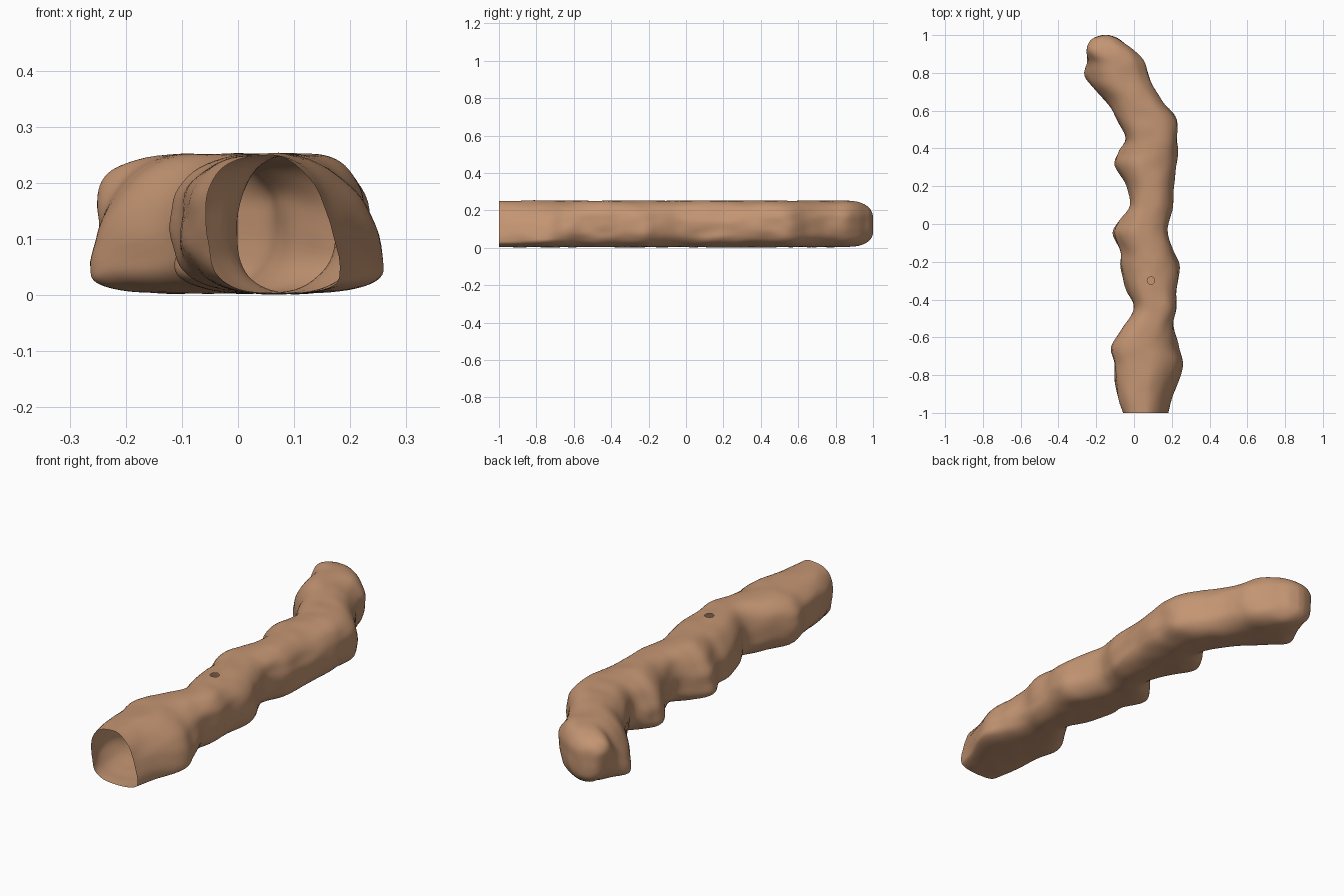
import bpy, bmesh, math
from mathutils import Vector, noise

if "Cube" in bpy.data.objects:
    bpy.data.objects.remove(bpy.data.objects["Cube"])

# Stations along the passage: y, left x, left bulge z, right x, right bulge z
STATIONS = [
    (-1.00, -.060, .13, .182, .035), (-0.90, -.090, .13, .210, .04),
    (-0.75, -.105, .12, .260, .05), (-0.65, -.120, .12, .235, .07),
    (-0.55, -.060, .12, .210, .11), (-0.45, -.001, .11, .225, .13),
    (-0.35, -.040, .08, .225, .12), (-0.23, -.072, .07, .240, .09),
    (-0.15, -.072, .07, .212, .11), (-0.05, -.110, .06, .180, .13),
    (0.02, -.078, .07, .184, .13), (0.10, -.020, .12, .203, .11),
    (0.20, -.040, .08, .210, .10), (0.31, -.103, .06, .226, .11),
    (0.38, -.082, .07, .230, .12), (0.45, -.042, .12, .227, .13),
    (0.55, -.088, .12, .228, .11), (0.65, -.150, .08, .152, .12),
    (0.73, -.225, .06, .100, .13), (0.79, -.262, .04, .075, .13),
    (0.86, -.248, .08, .052, .13), (0.92, -.250, .17, .002, .13),
    (0.96, -.238, .17, -.055, .13), (0.985, -.215, .15, -.09, .12),
    (1.00, -.170, .12, -.130, .12)]
TOP, BOTTOM, SIDES, STEPS = .252, .003, 64, 5


def spline(a, b, c, d, t):
    return [.5 * (2 * q + (r - p) * t + (2 * p - 5 * q + 4 * r - s) * t * t
                  + (3 * q - p - 3 * r + s) * t ** 3) for p, q, r, s in zip(a, b, c, d)]


def cross_section(y, left, left_z, right, right_z):
    # Heights pull together at the rounded closed end
    k = max(0, min(1, (y - .84) / .16))
    h = .32 + .68 * (1 - k ** 2.6) ** .5
    top, bottom = .12 + (TOP - .12) * h, .12 - (.12 - BOTTOM) * h
    mid = (left + right) / 2
    ring = []
    for i in range(SIDES):
        a = 2 * math.pi * i / SIDES
        c, s = math.cos(a), math.sin(a)
        x_end, z_side = (right, right_z) if c > 0 else (left, left_z)
        z_side = .12 + (z_side - .12) * h
        z_end = top if s > 0 else bottom
        power = 2.6 - 9 * max(0, abs(z_end - z_side) - .125)
        x = mid + (x_end - mid) * abs(c) ** (2 / power)
        z = z_side + (z_end - z_side) * abs(s) ** (2 / power)
        # Gentle rock undulation, plus a faint roughness on floor and roof
        n = .008 * noise.noise(Vector((x * 9, y * 9, z * 18))) * abs(c)
        dz = .003 * noise.noise(Vector((x * 14, y * 14, z * 14 + 5)))
        ring.append((x + n * math.copysign(1, c), y, max(0, z + dz * s * s)))
    return ring


# Rock passage, open at the front
bm = bmesh.new()
rows = []
last = len(STATIONS) - 1
for i in range(last):
    pts = [STATIONS[max(0, min(last, i + j))] for j in (-1, 0, 1, 2)]
    for j in range(STEPS):
        rows.append(spline(*pts, j / STEPS))
rows.append(STATIONS[-1])
rings = [[bm.verts.new(p) for p in cross_section(*row)] for row in rows]
for a, b in zip(rings, rings[1:]):
    for i in range(SIDES):
        j = (i + 1) % SIDES
        bm.faces.new((a[i], a[j], b[j], b[i]))

# Closed far end
tip = bm.verts.new((-.15, 1, .12))
for i in range(SIDES):
    bm.faces.new((rings[-1][i], rings[-1][(i + 1) % SIDES], tip))

# Small round roof opening
HOLE, RADIUS = Vector((.09, -.30)), .02


def near_hole(f, r):
    c = f.calc_center_median()
    return c.z > .2 and (c.xy - HOLE).length < r


for _ in range(2):
    edges = {e for f in bm.faces if near_hole(f, .05) for e in f.edges}
    bmesh.ops.subdivide_edges(bm, edges=list(edges), cuts=1, use_grid_fill=True)
cut = [f for f in bm.faces if near_hole(f, RADIUS)]
rim = {v for f in cut for v in f.verts}
bmesh.ops.delete(bm, geom=cut, context='FACES')
for v in rim:
    if v.is_valid:
        v.co.xy = HOLE + (v.co.xy - HOLE).normalized() * RADIUS

bmesh.ops.recalc_face_normals(bm, faces=bm.faces)
mesh = bpy.data.meshes.new("cave_passage")
bm.to_mesh(mesh)
bm.free()
passage = bpy.data.objects.new("cave_passage", mesh)
bpy.context.collection.objects.link(passage)
for p in mesh.polygons:
    p.use_smooth = True

# Brown rock
rock = bpy.data.materials.new("brown_rock")
rock.diffuse_color = (.55, .30, .17, 1)
rock.use_nodes = True
rock.node_tree.nodes["Principled BSDF"].inputs["Base Color"].default_value = rock.diffuse_color
mesh.materials.append(rock)
